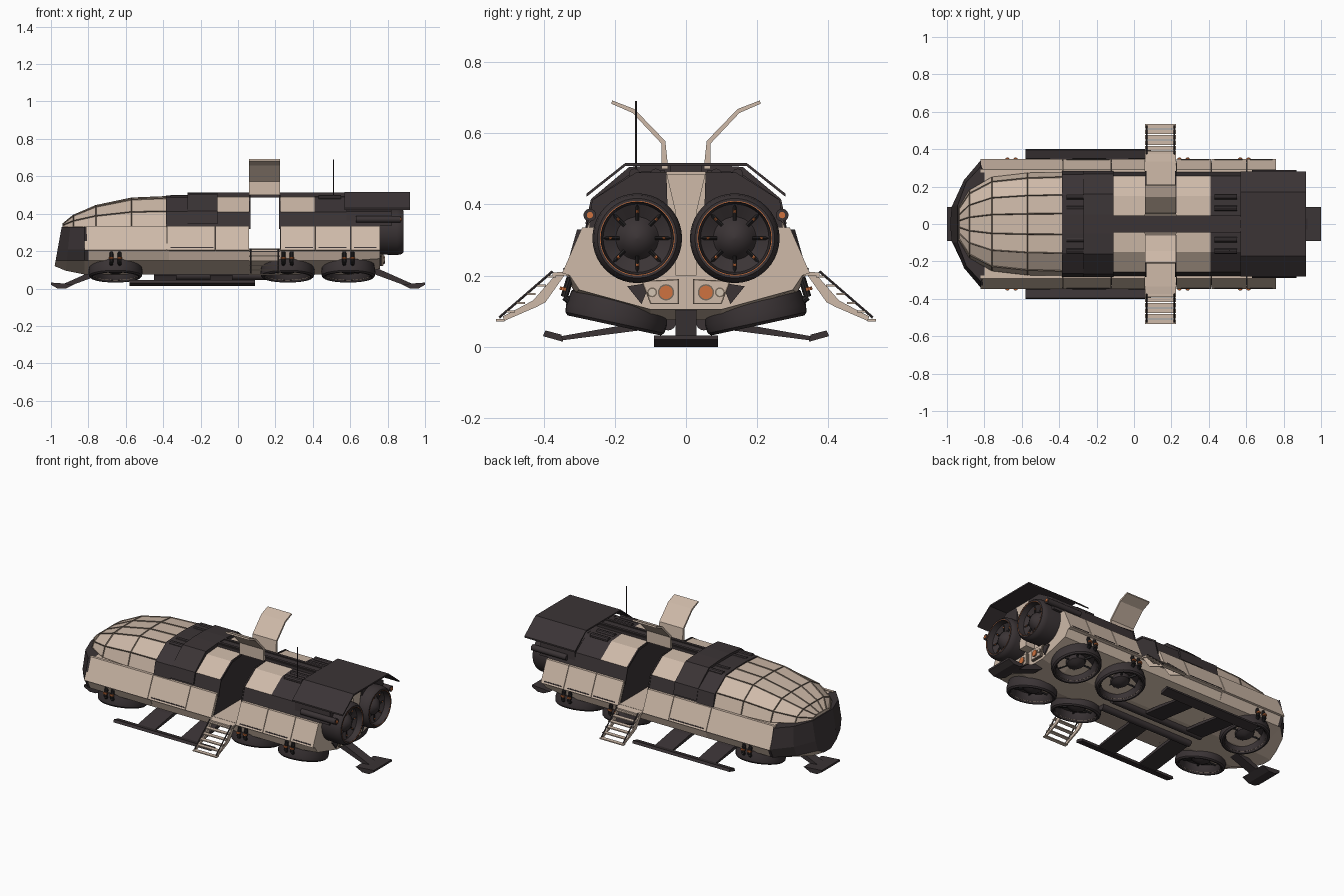
import bpy, bmesh, math
from mathutils import Vector

if "Cube" in bpy.data.objects:
    bpy.data.objects.remove(bpy.data.objects["Cube"])


def mat(name, r, g, b):
    m = bpy.data.materials.new(name)
    m.diffuse_color = (r, g, b, 1)
    m.use_nodes = True
    m.node_tree.nodes["Principled BSDF"].inputs["Base Color"].default_value = m.diffuse_color
    return m


BEIGE = mat("beige paint", .62, .49, .395)
DARK = mat("charcoal", .043, .034, .036)
BLACK = mat("black rubber", .02, .018, .019)
BROWN = mat("brown trim", .19, .145, .11)
ORANGE = mat("orange light", .62, .17, .05)
PALE = mat("pale lamp", .65, .55, .45)


def finish(name, bm, mats, rule=None, smooth=False):
    bmesh.ops.recalc_face_normals(bm, faces=bm.faces)
    me = bpy.data.meshes.new(name)
    bm.normal_update()
    for f in bm.faces:
        if rule:
            f.material_index = rule(f.calc_center_median(), f.normal)
    bm.to_mesh(me)
    bm.free()
    for m in mats:
        me.materials.append(m)
    ob = bpy.data.objects.new(name, me)
    bpy.context.collection.objects.link(ob)
    if smooth:
        bpy.ops.object.select_all(action='DESELECT')
        ob.select_set(True)
        bpy.context.view_layer.objects.active = ob
        bpy.ops.object.shade_smooth_by_angle(angle=math.radians(35))
    return ob


def loft(name, rings, mats, rule=None, closed=True):
    bm = bmesh.new()
    vs = [[bm.verts.new(p) for p in r] for r in rings]
    n = len(vs[0])
    for a, b in zip(vs, vs[1:]):
        for i in range(n):
            j = (i + 1) % n
            bm.faces.new((a[i], a[j], b[j], b[i]))
    if closed:
        bm.faces.new(vs[0])
        bm.faces.new(vs[-1])
    return finish(name, bm, mats, rule)


def ring(x, half, shear=0):
    """Symmetric cross-section from a half profile of (y, z)."""
    pts = half + [(-y, z) for y, z in reversed(half)]
    return [(x + shear * (z - .15), y, z) for y, z in pts]


def prism(name, pts, a, b, m, axis='x'):
    f = (lambda t, u, v: (t, u, v)) if axis == 'x' else (lambda t, u, v: (u, t, v))
    return loft(name, [[f(t, u, v) for u, v in pts] for t in (a, b)], [m])


def strip(name, pts, x0, x1, t, m):
    """Bent sheet of thickness t along a (y, z) path."""
    return prism(name, pts + [(y, z - t) for y, z in reversed(pts)], x0, x1, m)


def box(name, x0, x1, y0, y1, z0, z1, m):
    return prism(name, [(y0, z0), (y1, z0), (y1, z1), (y0, z1)], x0, x1, m)


def lathe(name, prof, origin, axis, m, seg=32, loop=False):
    """Turn a profile of (distance along axis, radius); loop makes a hollow ring."""
    q = Vector((0, 0, 1)).rotation_difference(Vector(axis)).to_matrix()
    bm = bmesh.new()
    rows = [[bm.verts.new(Vector(origin) + q @ Vector((r * math.cos(k), r * math.sin(k), h)))
             for k in (2 * math.pi * i / seg for i in range(seg))] for h, r in prof]
    pairs = list(zip(rows, rows[1:])) + ([(rows[-1], rows[0])] if loop else [])
    for a, b in pairs:
        for i in range(seg):
            bm.faces.new((a[i], a[(i + 1) % seg], b[(i + 1) % seg], b[i]))
    if not loop:
        bm.faces.new(rows[0])
        bm.faces.new(rows[-1])
    return finish(name, bm, [m], smooth=True)


def thin_ring(name, r, origin, axis, m, w=.003):
    return lathe(name, [(0, r), (.003, r), (.003, r - w), (0, r - w)], origin, axis, m, 40, True)


def rod(name, p, q, r, m, seg=10):
    d = Vector(q) - Vector(p)
    return lathe(name, [(0, r), (d.length, r)], p, d.normalized(), m, seg)


# Nose and forward hull
def hull_half(w, zb, top=.83):
    return [(.3 * w, zb), (.92 * w, max(.15, zb + .01)), (w, .21), (top * w, .33)]


loft("forward_hull", [ring(-.975, hull_half(.1, .12, 1), .18), ring(-.915, hull_half(.235, .095, .95), .1),
                      ring(-.82, hull_half(.34, .075, .9)), ring(-.8, hull_half(.34, .075)),
                      ring(-.37, hull_half(.34, .075))],
     [BEIGE, DARK], lambda c, n: int(c.x < -.805 and c.z > .15))
# Lower hull with cabin floor
low = [(.1, .075), (.313, .15), (.335, .213)]
loft("lower_hull", [ring(-.37, low), ring(.6, low), ring(.76, [(.1, .105), (.3, .16), (.335, .213)])], [BEIGE])

# Faceted canopy with brown ribs
rings = []
for x, w, top in ((-.935, .09, .345), (-.88, .18, .39), (-.76, .25, .442), (-.57, .272, .482), (-.38, .278, .49)):
    h = top - .33
    rings.append(ring(x, [(w, .33), (.9 * w, .33 + .52 * h), (.56 * w, .33 + .95 * h), (.2 * w, top)]))
loft("canopy", rings, [BEIGE])
ribs = loft("canopy_ribs", rings, [BROWN], closed=False)
wf = ribs.modifiers.new("ribs", 'WIREFRAME')
wf.thickness = .009
wf.use_even_offset = False

# Upper cabin in two halves, leaving the doorway open
cab = [(.325, .213), (.278, .33), (.257, .41), (.15, .485), (.05, .492)]


def cabin_rule(c, n):
    if n.x > .9 and c.x > .7:
        return 0
    mid = -.11 < c.x < .06 or .225 < c.x < .41
    return 0 if mid and c.z > .41 and abs(n.x) < .5 else 1


loft("front_cabin", [ring(x, cab) for x in (-.38, -.11, .06)], [BEIGE, DARK], cabin_rule)
loft("rear_cabin", [ring(x, cab) for x in (.225, .41, .76)], [BEIGE, DARK], cabin_rule)
loft("roof_block", [ring(x, [(.283, .345), (.267, .415), (.16, .505), (.05, .513)]) for x in (-.27, -.11)], [DARK])
loft("fore_collar", [ring(x, [(.283, .335), (.265, .412), (.155, .49), (.05, .497)]) for x in (-.385, -.27)], [DARK])
box("roof_spine", -.2, .58, -.045, .045, .487, .508, DARK)
for i in (-1, 1):
    box("spine_rail", -.11, .58, i * .03 - .008, i * .03 + .008, .5, .514, DARK)
    for x in (-.36, .43):
        for y in (.085, .145):
            rod("roof_vent", (x, i * y, .485), (x + .12, i * y, .485), .016, DARK)
    # door frame edges
    for x in (.058, .219):
        strip("door_frame", [(i * .06, .497), (i * .15, .49), (i * .26, .415), (i * .284, .33)], x, x + .008, .012, DARK)

# Flared side panels with seams and slits
for s in (1, -1):
    sec = [(s * .275, .335), (s * .292, .335), (s * .348, .207), (s * .325, .2)]
    for a, b in ((-.82, -.383), (-.38, -.123), (-.12, .058), (.227, .412), (.415, .602), (.605, .76)):
        prism("side_panel", sec, a, b, BEIGE)
    for a, b in ((-.36, -.13), (.25, .4), (.43, .58), (.62, .74)):
        prism("panel_slit", [(s * .338, .217), (s * .346, .217), (s * .344, .222), (s * .336, .222)], a, b, DARK)

# Lift fans under the hull with their pistons
fan = [(-.035, .125), (-.025, .138), (.015, .145), (.038, .142), (.046, .134), (.046, .125), (.025, .112), (-.005, .106),
       (-.008, .06), (.01, .052), (.022, .03), (.028, .002)]
for s in (1, -1):
    for x in (-.655, .265, .59):
        n = Vector((0, s * .21, -.978))
        o = Vector((x, s * .192, .105))
        lathe("lift_fan", fan, o, n, DARK)
        thin_ring("fan_ring", .121, o + n * .034, n, BROWN)
        for k in range(6):
            a = k * math.pi / 3
            d = Vector((math.cos(a), math.sin(a) * .978, math.sin(a) * s * .21))
            rod("fan_blade", o + d * .04, o + d * .112, .007, BLACK, 4)
        for dx in (-.022, .022):
            rod("fan_piston", (x + dx, s * .325, .195), (x + dx, s * .342, .14), .011, BLACK)
            rod("piston_tip", (x + dx, s * .342, .167), (x + dx, s * .344, .158), .0125, ORANGE)
            rod("piston_link", (x + dx, s * .342, .14), (x + dx, s * .31, .115), .01, BLACK)

# Main engines, cowls and side pods
eng = [(0, .1), (.02, .122), (.15, .126), (.172, .122), (.185, .112), (.185, .102), (.15, .096), (.13, .06),
       (.135, .055), (.155, .045), (.17, .02), (.175, .002)]
for s in (1, -1):
    c = Vector((.845, s * .137, .305))
    lathe("engine", eng, (.7, s * .137, .305), (1, 0, 0), DARK, 40)
    thin_ring("engine_glow_ring", .105, c + Vector((.038, 0, 0)), (1, 0, 0), ORANGE, .002)
    for k in range(8):
        a = k * math.pi / 4
        d = Vector((0, math.cos(a), math.sin(a)))
        rod("engine_vane", c + d * .05, c + d * .1, .005, BLACK, 4)
        rod("engine_spark", c + d * .072, c + d * .079 + Vector((.004, 0, 0)), .004, ORANGE, 6)
    prism("engine_cowl", [(s * .05, .33), (s * .272, .335), (s * .264, .412), (s * .142, .489), (s * .055, .489)], .58, .82, DARK)
    rod("side_pod", (.63, s * .27, .37), (.87, s * .27, .37), .018, DARK, 14)
    rod("side_pod_lamp", (.868, s * .27, .37), (.874, s * .27, .37), .009, ORANGE, 14)
    # rear lamp clusters
    prism("lamp_plate", [(s * .02, .12), (s * .10, .12), (s * .125, .185), (s * .02, .19)], .755, .775, BROWN)
    prism("lamp_face", [(s * .024, .123), (s * .097, .123), (s * .12, .182), (s * .024, .186)], .77, .779, BEIGE)
    for y, r, m in ((.056, .019, ORANGE), (.095, .01, PALE)):
        rod("lamp_bezel", (.77, s * y, .153), (.782, s * y, .153), r + .004, BROWN, 18)
        rod("rear_lamp", (.77, s * y, .153), (.785, s * y, .153), r, m, 18)
    prism("rear_gusset", [(s * .1, .18), (s * .165, .17), (s * .125, .12)], .755, .768, DARK)
prism("rear_spine_plate", [(-.055, .486), (.055, .486), (.03, .38), (.03, .2), (-.03, .2), (-.03, .38)], .75, .822, BEIGE)

# Rear roof wing and antenna
strip("roof_wing", [(-.28, .43), (-.17, .517), (.17, .517), (.28, .43)], .57, .92, .009, DARK)
rod("antenna", (.51, -.14, .48), (.51, -.14, .69), .003, DARK, 6)

# Raised doors and fold-out stairs
for s in (1, -1):
    door = [(.05, .5), (.058, .578), (.145, .668), (.207, .692), (.21, .683), (.15, .657), (.069, .571), (.069, .5)]
    prism("raised_door", [(s * y, z) for y, z in door], .06, .225, BEIGE)
    prism("door_landing", [(s * .32, .213), (s * .375, .208), (s * .375, .2), (s * .32, .2)], .06, .225, BEIGE)
    for x in (.064, .212):
        prism("stair_stringer", [(s * .335, .21), (s * .36, .21), (s * .43, .13), (s * .515, .085),
                                 (s * .51, .073), (s * .42, .112), (s * .395, .125)], x, x + .008, BEIGE)
        rod("stair_rail", (x + .004, s * .375, .212), (x + .004, s * .525, .082), .004, DARK, 6)
    for i in range(6):
        y, z = .365 + i * .029, .2 - i * .0245
        box("stair_tread", .06, .225, s * y, s * (y + .024), z - .006, z, BEIGE)

# Landing gear: end feet, side skids and keel
for s in (1, -1):
    foot = [(.875, .022), (.92, .0), (.965, .0), (1, .02), (1, .032), (.92, .026)]
    prism("end_foot", [(s * x, z) for x, z in foot], -.09, .09, DARK, 'y')
    arm = [(.68, .11), (.74, .11), (.93, .026), (.91, .01), (.72, .08)]
    prism("end_leg", [(s * x, z) for x, z in arm], -.03, .03, DARK, 'y')
    prism("side_skid", [(s * .345, .014), (s * .402, .03), (s * .395, .046), (s * .35, .034)], -.58, .09, DARK)
    for x in (-.45, -.15):
        prism("skid_strut", [(s * .06, .07), (s * .06, .055), (s * .35, .018), (s * .35, .03), (s * .18, .06)], x, x + .12, DARK)
    rod("keel_tank", (-.45, s * .05, .068), (.2, s * .05, .068), .022, DARK, 14)
